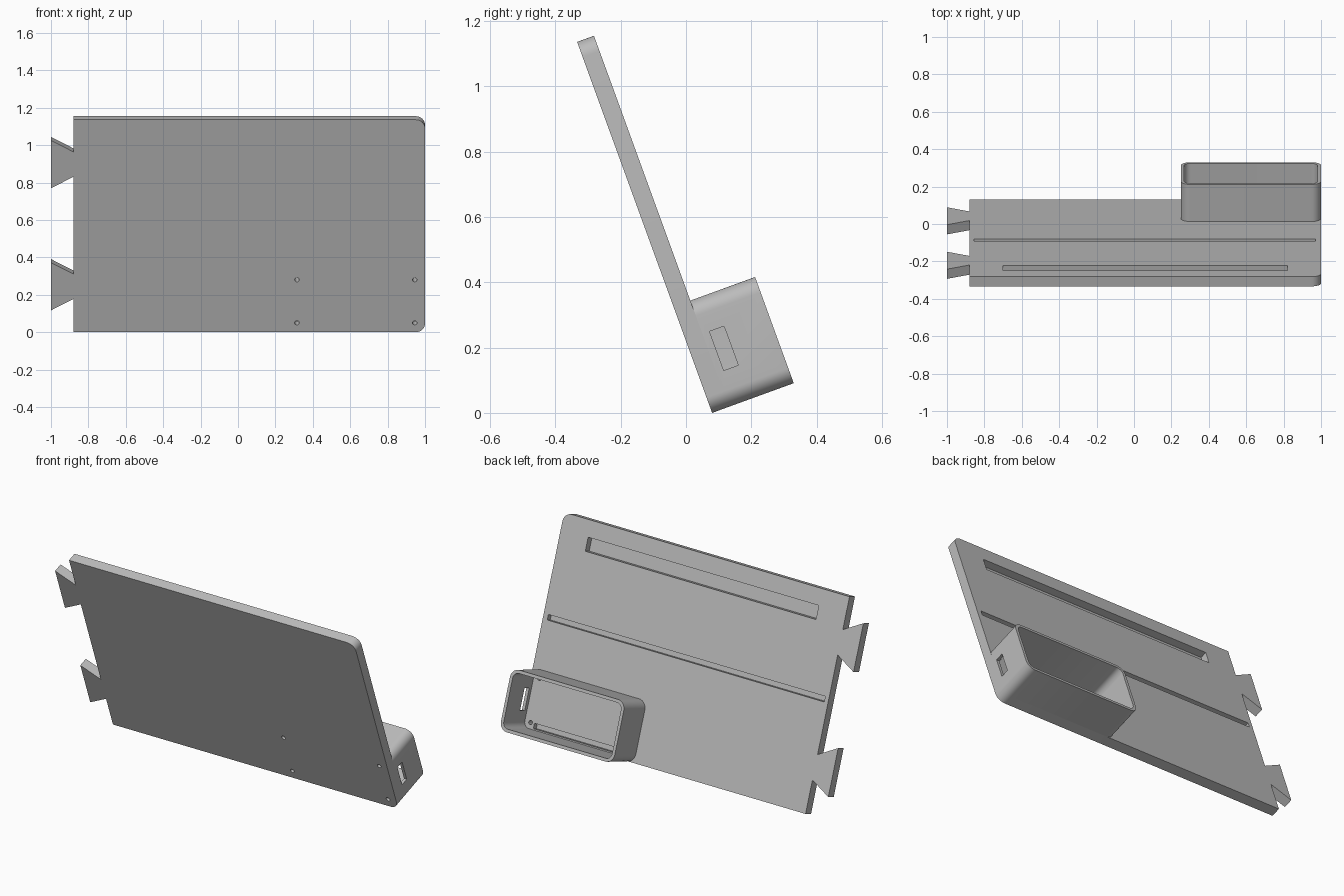
import bpy, bmesh
from math import radians, sin, cos, pi

if "Cube" in bpy.data.objects:
    bpy.data.objects.remove(bpy.data.objects["Cube"])

TILT = radians(110)     # panel leans 20 degrees towards the front
THICK = 0.055           # panel thickness
DEPTH = 0.266           # front of panel to rim of tray

grey = bpy.data.materials.new("plain_grey")
grey.use_nodes = True
grey.diffuse_color = (0.5, 0.5, 0.5, 1)
grey.node_tree.nodes["Principled BSDF"].inputs["Base Color"].default_value = (0.5, 0.5, 0.5, 1)


def arc(cx, cy, r, start, steps=10):
    """Quarter circle, counter-clockwise from the start angle."""
    return [(cx + r * cos(radians(start + 90 * i / steps)),
             cy + r * sin(radians(start + 90 * i / steps))) for i in range(steps + 1)]


def rounded(x0, x1, v0, v1, r):
    return (arc(x1 - r, v0 + r, r, 270) + arc(x1 - r, v1 - r, r, 0)
            + arc(x0 + r, v1 - r, r, 90) + arc(x0 + r, v0 + r, r, 180))


def rect(x0, x1, v0, v1):
    return [(x0, v0), (x1, v0), (x1, v1), (x0, v1)]


def circle(x, v, r, n=16):
    return [(x + r * cos(2 * pi * i / n), v + r * sin(2 * pi * i / n)) for i in range(n)]


def prism(name, outline, w0, w1):
    """Extrude an outline in the panel plane from depth w0 to w1 behind the front."""
    bm = bmesh.new()
    face = bm.faces.new([bm.verts.new((x, v, -w0)) for x, v in outline])
    side = bmesh.ops.extrude_face_region(bm, geom=[face])["geom"]
    moved = [g for g in side if isinstance(g, bmesh.types.BMVert)]
    bmesh.ops.translate(bm, verts=moved, vec=(0, 0, w0 - w1))
    bmesh.ops.recalc_face_normals(bm, faces=bm.faces)
    mesh = bpy.data.meshes.new(name)
    bm.to_mesh(mesh)
    bm.free()
    mesh.materials.append(grey)
    ob = bpy.data.objects.new(name, mesh)
    ob.location = (0, 0.08, 0)
    ob.rotation_euler = (TILT, 0, 0)
    bpy.context.collection.objects.link(ob)
    return ob


def cut(ob, cutters):
    """Subtract every cutter, bake the result and discard the cutters."""
    for c in cutters:
        c.hide_render = True
        mod = ob.modifiers.new("cut", 'BOOLEAN')
        mod.operation, mod.solver, mod.object = 'DIFFERENCE', 'EXACT', c
    bpy.context.view_layer.update()
    deps = bpy.context.evaluated_depsgraph_get()
    mesh = bpy.data.meshes.new_from_object(ob.evaluated_get(deps))
    ob.modifiers.clear()
    ob.data = mesh
    for c in cutters:
        bpy.data.objects.remove(c)


# Panel outline with two dovetail tabs on the straight side
outline = arc(0.95, 0.05, 0.05, 270) + arc(0.95, 1.159, 0.05, 0) + [(-0.88, 1.209)]
for mid in (0.955, 0.26):
    outline += [(-0.88, mid + 0.071), (-1, mid + 0.136), (-1, mid - 0.136), (-0.88, mid - 0.071)]
outline.append((-0.88, 0))
panel = prism("back_panel", outline, 0, THICK)

# Long grooves in the rear face, a short one in the tray floor, and screw holes
grooves = [((-0.7, 0.82, 1.037, 1.115), 0.04),
           ((-0.855, 0.97, 0.617, 0.648), 0.03),
           ((0.34, 0.92, 0.025, 0.055), 0.03)]
cutters = [prism("groove_cutter", rect(*r), THICK - d, THICK + 0.05) for r, d in grooves]
cutters += [prism("hole_cutter", circle(x, v, 0.012), -0.05, THICK + 0.05)
            for x in (0.315, 0.945) for v in (0.053, 0.298)]
cut(panel, cutters)

# Open tray behind the lower corner, with a slot in its outer end
tray = prism("tray_wall", rounded(0.25, 1, 0, 0.346, 0.05), THICK, DEPTH)
cut(tray, [prism("tray_cutter", rounded(0.268, 0.982, 0.018, 0.328, 0.034), 0, DEPTH + 0.1),
           prism("slot_cutter", rect(0.9, 1.1, 0.11, 0.237), 0.078, 0.125)])

# Smooth the rounded corners, keep hard edges sharp
bpy.ops.object.select_all(action='DESELECT')
for ob in (panel, tray):
    ob.select_set(True)
bpy.context.view_layer.objects.active = panel
bpy.ops.object.shade_smooth_by_angle(angle=radians(30))
